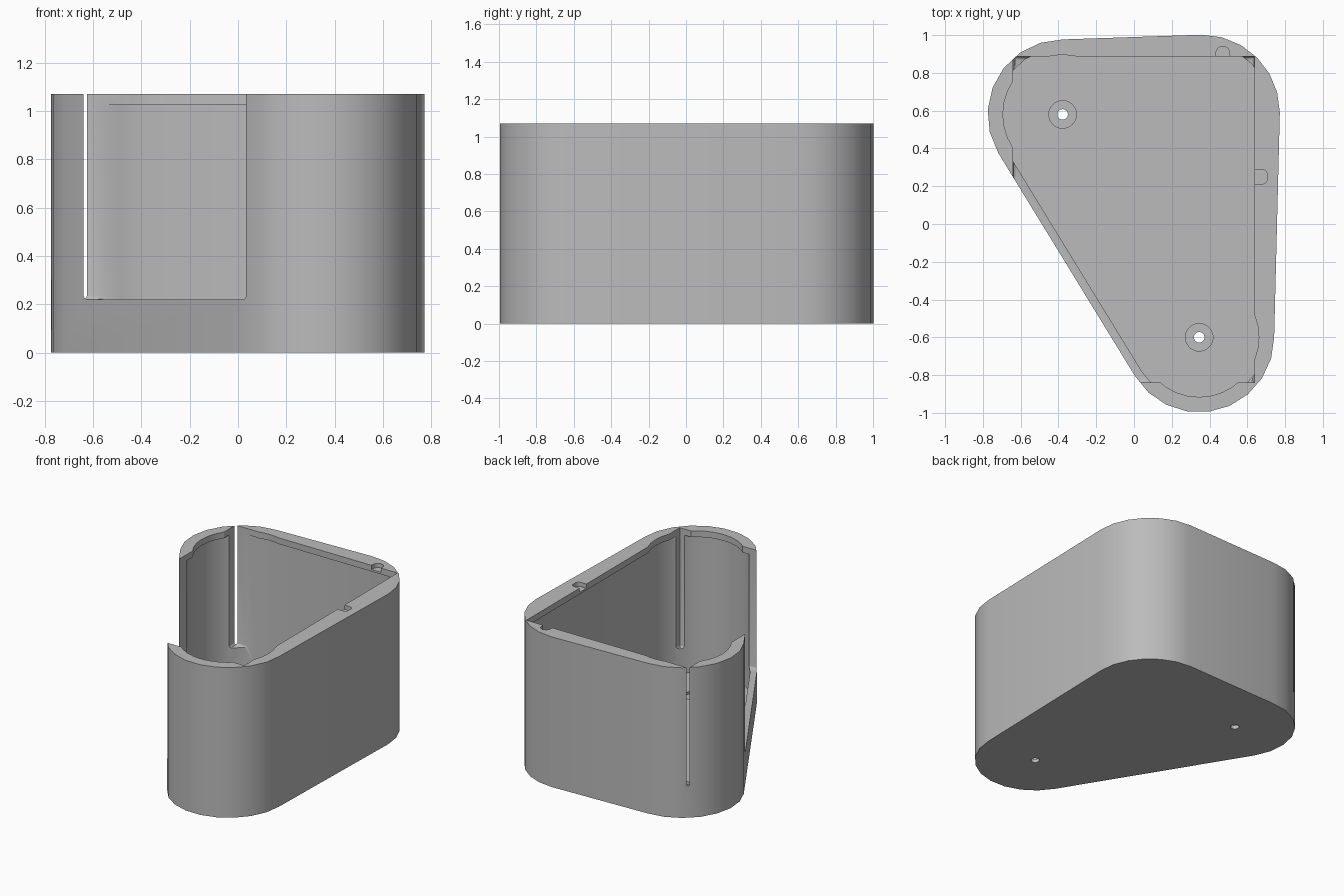
import bpy
import bmesh
from math import radians, sin, cos
from mathutils import Vector

cube = bpy.data.objects.get("Cube")
if cube:
    bpy.data.objects.remove(cube, do_unlink=True)

HEIGHT = 1.07
SHELL = 0.044
# Corner centres, radius, arc start, arc end, steps
BACK_RIGHT = (-0.378, 0.58)
FRONT = (0.345, -0.6)
CORNERS = [
    ((0.36, 0.59), 0.412, 0, 90, 6),
    (BACK_RIGHT, 0.397, 90, 211, 7),
    (FRONT, 0.397, 211, 360, 9),
]

grey = bpy.data.materials.new("plain_grey")
grey.use_nodes = True
grey.diffuse_color = (0.5, 0.5, 0.5, 1)
grey.node_tree.nodes["Principled BSDF"].inputs["Base Color"].default_value = (0.5, 0.5, 0.5, 1)


def arc(centre, radius, start, end, steps):
    angles = [radians(start + (end - start) * i / steps) for i in range(steps + 1)]
    return [(centre[0] + radius * cos(a), centre[1] + radius * sin(a)) for a in angles]


def outline(inset):
    points = []
    for centre, radius, start, end, steps in CORNERS:
        points += arc(centre, radius - inset, start, end, steps)
    return points


def prism(name, points, low, high, floor_bevel=0):
    """Extrude a closed plan outline between two heights."""
    bm = bmesh.new()
    base = bm.faces.new([bm.verts.new((x, y, low)) for x, y in points])
    top = bmesh.ops.extrude_face_region(bm, geom=[base])["geom"]
    moved = [v for v in top if isinstance(v, bmesh.types.BMVert)]
    bmesh.ops.translate(bm, verts=moved, vec=Vector((0, 0, high - low)))
    bmesh.ops.recalc_face_normals(bm, faces=bm.faces)
    if floor_bevel:
        rim = [e for e in bm.edges if all(abs(v.co.z - low) < 1e-5 for v in e.verts)]
        bmesh.ops.bevel(bm, geom=rim, offset=floor_bevel, segments=3,
                        profile=0.5, affect='EDGES')
    mesh = bpy.data.meshes.new(name)
    bm.to_mesh(mesh)
    bm.free()
    obj = bpy.data.objects.new(name, mesh)
    bpy.context.collection.objects.link(obj)
    return obj


def disc(name, centre, radius, low, high, sides=32):
    return prism(name, arc(centre, radius, 0, 360, sides)[:-1], low, high)


# Outer body
body = prism("rounded_triangular_housing", outline(0), 0, HEIGHT)
body.data.materials.append(grey)

# Hollow under the rim, and the box opening that breaks the slanted wall
left, right, front, back = -0.64, 0.637, -0.84, 0.886
cutters = [
    prism("hollow", outline(SHELL), SHELL, HEIGHT - SHELL),
    prism("box_opening", [(left, front), (right, front), (right, back), (left, back)],
          0.22, HEIGHT + 0.1, 0.018),
]

# Round rim openings, screw holes and their counterbores
for centre in (BACK_RIGHT, FRONT):
    cutters += [
        disc("rim_opening", centre, 0.316, 0.9, HEIGHT + 0.08),
        disc("screw_hole", centre, 0.028, -0.05, 0.1, 24),
        disc("counterbore", centre, 0.073, 0.026, 0.12),
    ]

# Rounded notches in the rim
back_notch = [(0.43, 0.85)] + [(0.51, 0.85)] + arc((0.47, 0.905), 0.036, 0, 180, 8)
side_notch = [(0.6, 0.212)] + arc((0.68, 0.237), 0.025, -90, 0, 4) \
    + arc((0.68, 0.263), 0.025, 0, 90, 4) + [(0.6, 0.288)]
cutters.append(prism("back_notch", back_notch, 1.04, HEIGHT + 0.06))
cutters.append(prism("side_notch", side_notch, 1.04, HEIGHT + 0.06))

for cutter in cutters:
    cutter.hide_render = True
    mod = body.modifiers.new(cutter.name, 'BOOLEAN')
    mod.operation = 'DIFFERENCE'
    mod.solver = 'EXACT'
    mod.object = cutter

# Bake the cuts and drop the cutters
graph = bpy.context.evaluated_depsgraph_get()
carved = bpy.data.meshes.new_from_object(body.evaluated_get(graph))
body.modifiers.clear()
body.data = carved
carved.materials.clear()
carved.materials.append(grey)
for face in carved.polygons:
    face.material_index = 0
for cutter in cutters:
    bpy.data.objects.remove(cutter, do_unlink=True)

for obj in bpy.context.selected_objects:
    obj.select_set(False)
body.select_set(True)
bpy.context.view_layer.objects.active = body
bpy.ops.object.shade_smooth_by_angle(angle=radians(30))
